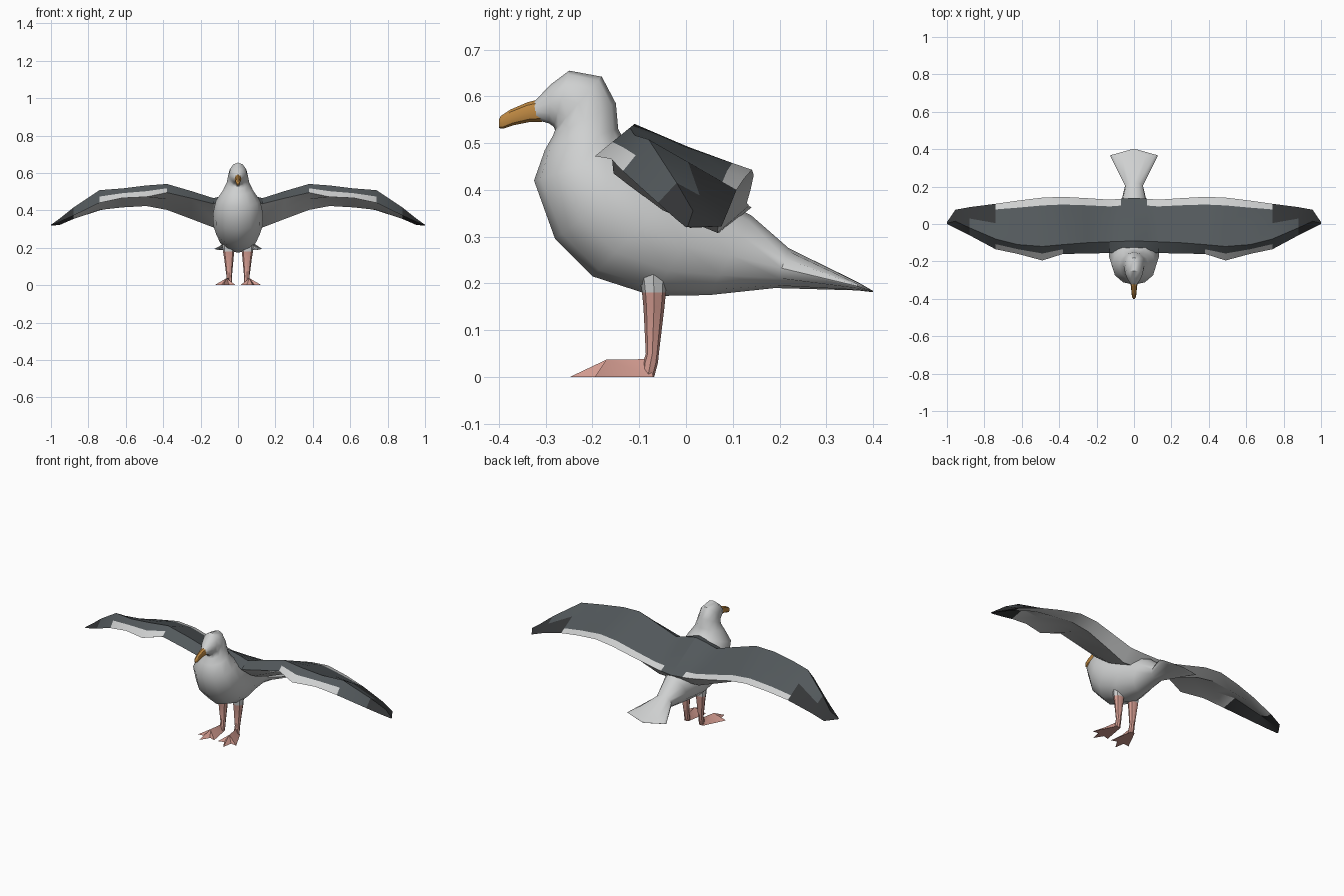
import bpy, bmesh, math

if "Cube" in bpy.data.objects:
    bpy.data.objects.remove(bpy.data.objects["Cube"])


def material(name, rgb):
    m = bpy.data.materials.new(name)
    m.diffuse_color = (*rgb, 1)
    m.use_nodes = True
    m.node_tree.nodes["Principled BSDF"].inputs["Base Color"].default_value = m.diffuse_color
    return m


WHITE = material("pale plumage", (0.62, 0.63, 0.63))
SLATE = material("slate plumage", (0.085, 0.098, 0.105))
BLACK = material("wingtip black", (0.035, 0.037, 0.039))
PINK = material("leg pink", (0.65, 0.33, 0.28))
ORANGE = material("beak orange", (0.52, 0.25, 0.055))


def loft(name, rings, mats, rule=None, angle=40):
    """Skin closed rings of points; rule(station, column) gives the material index."""
    bm = bmesh.new()
    vs = [[bm.verts.new(p) for p in r] for r in rings]
    n = len(rings[0])
    for i in range(len(vs) - 1):
        for j in range(n):
            k = (j + 1) % n
            f = bm.faces.new((vs[i][j], vs[i][k], vs[i + 1][k], vs[i + 1][j]))
            if rule:
                f.material_index = rule(i, j)
    for r, i in ((vs[0], 0), (vs[-1], len(vs) - 2)):
        f = bm.faces.new(r)
        if rule:
            f.material_index = rule(i, 0)
    return finish(name, bm, mats, angle)


def finish(name, bm, mats, angle):
    bmesh.ops.recalc_face_normals(bm, faces=bm.faces)
    me = bpy.data.meshes.new(name)
    bm.to_mesh(me)
    bm.free()
    for m in mats:
        me.materials.append(m)
    ob = bpy.data.objects.new(name, me)
    bpy.context.collection.objects.link(ob)
    bpy.ops.object.select_all(action='DESELECT')
    ob.select_set(True)
    bpy.context.view_layer.objects.active = ob
    bpy.ops.object.shade_smooth_by_angle(angle=math.radians(angle))
    return ob


def oval(top, bottom, w, n=12, x=0):
    """Ellipse from a top (y, z) point to a bottom (y, z) point, half width w."""
    pts = []
    for k in range(n):
        a = 2 * math.pi * k / n
        t = (1 - math.cos(a)) / 2
        pts.append((x + w * math.sin(a), top[0] + (bottom[0] - top[0]) * t,
                    top[1] + (bottom[1] - top[1]) * t))
    return pts


def lerp(a, b, t):
    return tuple(p + (q - p) * t for p, q in zip(a, b))


# Head, neck, body and fan tail in one skin
body = [
    ((-.325, .588), (-.320, .550), .018),
    ((-.290, .625), (-.293, .542), .036),
    ((-.250, .655), (-.283, .535), .047),
    ((-.180, .642), (-.280, .528), .053),
    ((-.150, .585), (-.285, .515), .060),
    ((-.145, .530), (-.302, .485), .080),
    ((-.120, .485), (-.325, .420), .118),
    ((-.060, .460), (-.280, .295), .135),
    ((.000, .420), (-.200, .215), .132),
    ((.060, .388), (-.070, .173), .110),
    ((.140, .345), (.050, .175), .074),
    ((.220, .275), (.190, .190), .048),
    ((.367, .203), (.367, .185), .128),
    ((.400, .184), (.400, .181), .010),
]
loft("body", [oval(*r) for r in body], [WHITE])

# Beak with a hooked tip
beak = [
    ((-.300, .597), (-.295, .546), .022),
    ((-.340, .587), (-.335, .545), .016),
    ((-.375, .572), (-.370, .538), .013),
    ((-.396, .558), (-.390, .531), .010),
    ((-.400, .550), (-.400, .532), .004),
]
loft("beak", [oval(*r, n=8) for r in beak], [ORANGE])

# Wing stations: x, leading edge, crest, trailing edge (y, z), thickness
wing = [
    (.00, (-.140, .492), (-.090, .497), (.140, .362), .08),
    (.07, (-.150, .465), (-.093, .482), (.135, .366), .09),
    (.13, (-.155, .435), (-.095, .465), (.130, .372), .09),
    (.25, (-.158, .465), (-.100, .503), (.138, .400), .075),
    (.38, (-.160, .495), (-.110, .541), (.145, .432), .06),
    (.49, (-.195, .472), (-.120, .533), (.141, .443), .045),
    (.62, (-.160, .466), (-.110, .517), (.125, .425), .035),
    (.74, (-.135, .440), (-.080, .508), (.108, .400), .028),
    (.88, (-.060, .372), (-.020, .415), (.090, .355), .018),
    (.955, (-.022, .338), (.015, .355), (.076, .322), .010),
    (1.0, (.000, .320), (.004, .323), (.010, .320), .002),
]


def section(s, side):
    x, le, crest, te, th = s
    under = [lerp(crest, te, t) for t in (.72, .2)]
    pts = [le, lerp(le, crest, .5), crest, lerp(crest, te, .45),
           lerp(crest, te, .84), te] + [(y, z - th) for y, z in under]
    return [(side * x, y, z) for y, z in pts]


def wing_colour(i, j):
    x = (wing[i][0] + wing[i + 1][0]) / 2
    if j == 7:                                  # underside, front
        return 0 if x < .76 else 2
    if j >= 5:                                  # underside, rear
        return 0 if x < .88 else 2
    if j == 4:                                  # trailing band
        return 1 if x < .06 else (0 if x < .70 else 2)
    if j == 0 and .37 < x < .76:                # leading band
        return 0
    return 2 if x > .9 or (x > .76 and j == 3) else 1


for side, label in ((1, "left"), (-1, "right")):
    loft(label + "_wing", [section(s, side) for s in wing],
         [WHITE, SLATE, BLACK], wing_colour, 30)

    # Leg with a feathered top, tapering to the ankle
    leg = [(.225, -.100, -.040, .050, .034), (.180, -.094, -.043, .050, .030),
           (.150, -.091, -.046, .049, .026), (.050, -.086, -.058, .047, .015),
           (.030, -.092, -.060, .047, .016), (.000, -.095, -.068, .047, .014)]
    loft(label + "_leg", [oval((b, z), (f, z), w, 8, side * x)
                          for z, f, b, x, w in leg],
         [PINK, WHITE], lambda i, j: 1 if i == 0 else 0)

    # Webbed foot: scalloped outline raised to a knuckle
    outline = [(.035, -.070), (.012, -.205), (.045, -.195), (.078, -.248),
               (.088, -.190), (.125, -.195), (.062, -.070)]
    bm = bmesh.new()
    base = [bm.verts.new((side * x, y, 0)) for x, y in outline]
    knuckle = bm.verts.new((side * .062, -.170, .037))
    ankle = bm.verts.new((side * .048, -.080, .038))
    bm.faces.new(base)
    for a, b in zip(base[:-1], base[1:]):
        bm.faces.new((a, b, knuckle))
    bm.faces.new((base[-1], ankle, knuckle))
    bm.faces.new((ankle, base[0], knuckle))
    bm.faces.new((base[-1], base[0], ankle))
    finish(label + "_foot", bm, [PINK], 60)
